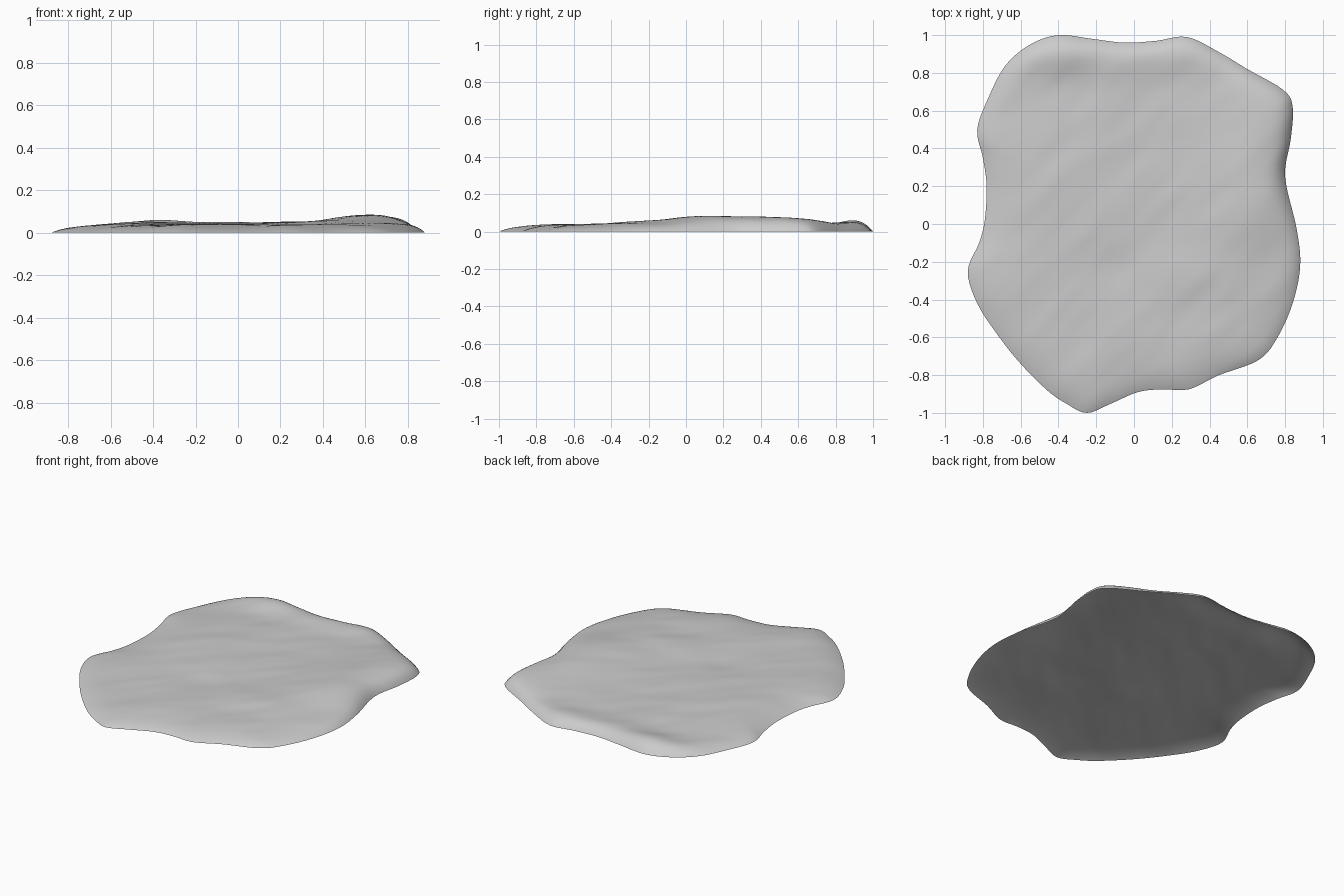
import bpy
import bmesh
import math
from mathutils import Vector, noise

default_cube = bpy.data.objects.get("Cube")
if default_cube:
    bpy.data.objects.remove(default_cube, do_unlink=True)

# Ground outline of the slab, counterclockwise from the left side
OUTLINE = [
    (.80, .25), (.83, .45), (.84, .62), (.79, .71), (.6, .82), (.45, .91),
    (.28, .99), (.12, .97), (-.05, .96), (-.22, .98), (-.4, 1), (-.55, .95),
    (-.68, .84), (-.77, .67), (-.83, .5), (-.8, .35), (-.78, .2), (-.79, .02),
    (-.82, -.1), (-.88, -.25), (-.83, -.42), (-.72, -.59), (-.6, -.74),
    (-.46, -.88), (-.36, -.95), (-.25, -1), (-.12, -.95), (.02, -.89),
    (.15, -.875), (.29, -.875), (.45, -.8), (.66, -.72), (.76, -.6),
    (.84, -.42), (.88, -.22), (.86, -.02),
]

# Broad swells and hollows: centre x, centre y, radius x, radius y, height
SWELLS = [
    (-.42, .93, .3, .13, .036),
    (.25, .93, .3, .13, .02),
    (.62, .2, .25, .42, .044),
    (.7, .65, .2, .25, .018),
    (-.42, .1, .22, .3, .014),
    (-.1, -.22, .12, .1, -.008),
    (.3, -.25, .25, .12, .008),
    (-.3, .72, .25, .12, -.006),
]

STEPS = 5
RINGS = 44


def smooth_loop(points, steps):
    """Closed Catmull-Rom curve through the given points."""
    loop = []
    count = len(points)
    for i in range(count):
        a, b, c, d = (Vector(points[(i + k) % count]) for k in (-1, 0, 1, 2))
        for s in range(steps):
            t = s / steps
            loop.append(0.5 * (2 * b + (c - a) * t
                               + (2 * a - 5 * b + 4 * c - d) * t * t
                               + (3 * b - a - 3 * c + d) * t ** 3))
    return loop


def wrinkles(x, y):
    """Relief of creases running diagonally across the top."""
    along, across = (x + y) * 0.7, (y - x) * 0.7
    coarse = noise.noise(Vector((along * 2, across * 4, 3)))
    fine = noise.noise(Vector((along * 4, across * 10, 8)))
    return 0.007 * coarse + 0.0035 * fine


def surface_height(x, y, rim_distance, direction):
    """Plateau with swells, rounded down to the ground at the rim."""
    height = 0.04 + wrinkles(x, y)
    for cx, cy, rx, ry, rise in SWELLS:
        height += rise * math.exp(-((x - cx) / rx) ** 2 - ((y - cy) / ry) ** 2)
    # The rim is steep at the back and left, gentle at the front and right
    steepness = max(0, min(1, 0.5 + 0.5 * direction.x + 0.5 * direction.y))
    width = 0.1 - 0.06 * steepness
    return height * (1 - math.exp(-rim_distance / width))


# Open stone shell, built as rings shrinking from the rim to the middle
rim = smooth_loop(OUTLINE, STEPS)
bm = bmesh.new()
rings = []
for r in range(RINGS):
    scale = 1 - (r / RINGS) ** 1.3
    ring = []
    for point in rim:
        p = point * scale
        z = surface_height(p.x, p.y, (point - p).length, point.normalized())
        ring.append(bm.verts.new((p.x, p.y, z)))
    rings.append(ring)
middle = bm.verts.new((0, 0, surface_height(0, 0, 1, Vector((1, 0)))))

size = len(rim)
for outer, inner in zip(rings, rings[1:]):
    for i in range(size):
        j = (i + 1) % size
        bm.faces.new((outer[i], outer[j], inner[j], inner[i]))
for i in range(size):
    bm.faces.new((rings[-1][i], rings[-1][(i + 1) % size], middle))
for face in bm.faces:
    face.smooth = True

mesh = bpy.data.meshes.new("stone_slab")
bm.to_mesh(mesh)
bm.free()
slab = bpy.data.objects.new("stone_slab", mesh)
bpy.context.collection.objects.link(slab)

# Plain grey stone
GREY = (0.6, 0.6, 0.6, 1)
stone = bpy.data.materials.new("stone_grey")
stone.use_nodes = True
stone.diffuse_color = GREY
stone.node_tree.nodes["Principled BSDF"].inputs["Base Color"].default_value = GREY
mesh.materials.append(stone)
